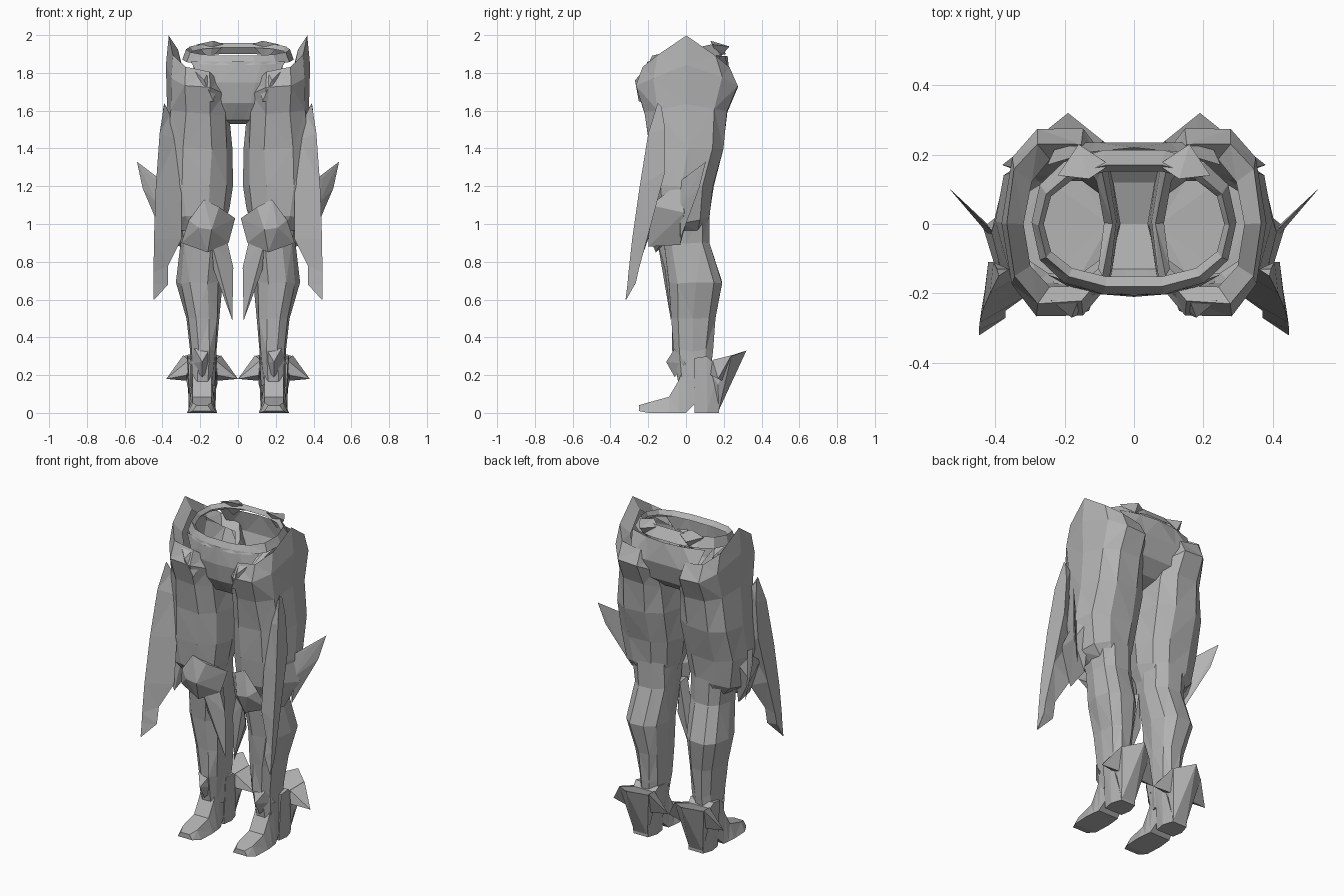
import bpy, bmesh, random
from math import sin, cos, tau, copysign
from mathutils import Vector

random.seed(4)
if "Cube" in bpy.data.objects:
    bpy.data.objects.remove(bpy.data.objects["Cube"])

GREY = (0.45, 0.45, 0.45, 1)
metal = bpy.data.materials.new("plain grey")
metal.use_nodes = True
metal.diffuse_color = GREY
metal.node_tree.nodes["Principled BSDF"].inputs["Base Color"].default_value = GREY


def finish(name, bm, mirror=True):
    """Turn the bmesh into a flat-shaded object, paired across x."""
    bmesh.ops.recalc_face_normals(bm, faces=bm.faces)
    mesh = bpy.data.meshes.new(name)
    bm.to_mesh(mesh)
    bm.free()
    mesh.materials.append(metal)
    ob = bpy.data.objects.new(name, mesh)
    bpy.context.collection.objects.link(ob)
    if mirror:
        mod = ob.modifiers.new("pair", "MIRROR")
        mod.use_mirror_merge = False


def skin(name, rows, caps=(True, True), mirror=True, closed=True):
    """Join rows of points with faces; closed rows make a tube."""
    bm = bmesh.new()
    rows = [[bm.verts.new(p) for p in row] for row in rows]
    n = len(rows[0])
    for a, b in zip(rows, rows[1:]):
        for i in range(n if closed else n - 1):
            j = (i + 1) % n
            bm.faces.new((a[i], a[j], b[j], b[i]))
    for row, wanted in zip((rows[0], rows[-1]), caps):
        if wanted:
            bm.faces.new(row)
    bmesh.ops.triangulate(bm, faces=bm.faces, quad_method='SHORT_EDGE')
    finish(name, bm, mirror)


def oval(cx, cy, z, rx, ry, lift=0, slope=0, n=10, jitter=0.005, square=0.8):
    """Squarish ring; lift raises the outer side to a peak, slope the back."""
    points = []
    for i in range(n):
        c, s = cos(tau * i / n), sin(tau * i / n)
        peak = copysign(1 - abs(s), c)
        p = Vector((cx + rx * copysign(abs(c) ** square, c),
                    cy + ry * copysign(abs(s) ** square, s), z + lift * peak + slope * s))
        points.append(p + Vector([random.uniform(-jitter, jitter) for _ in range(3)]))
    return points


def hull(name, points):
    """Faceted convex plate or spike."""
    bm = bmesh.new()
    verts = [bm.verts.new(p) for p in points]
    out = bmesh.ops.convex_hull(bm, input=verts)
    loose = {v for v in out["geom_interior"] if isinstance(v, bmesh.types.BMVert)}
    bmesh.ops.delete(bm, geom=list(loose), context='VERTS')
    finish(name, bm)


def bar(name, cx, stations):
    """Block along y from (y, bottom half width, top half width, bottom, top)."""
    skin(name, [[(cx - b, y, lo), (cx + b, y, lo), (cx + t, y, hi), (cx - t, y, hi)]
                for y, b, t, lo, hi in stations])


# Waist belt, open above and below
skin("waist_belt", [oval(0, y, z, rx, ry, 0, s, 14, 0) for y, z, rx, ry, s in (
    (0, 1.9, .26, .155, .035), (-.005, 1.925, .275, .178, .035), (.005, 1.87, .295, .212, .03))],
    (False, False), False)

# Pelvis saddle running from front panel through the crotch to the back panel
skin("pelvis_saddle", [[(-w, y - bow, z), (-w / 2, y - bow / 4, z), (0, y, z),
                        (w / 2, y - bow / 4, z), (w, y - bow, z)] for w, y, z, bow in (
    (.25, -.205, 1.86, -.06), (.19, -.21, 1.75, -.03), (.13, -.19, 1.64, -.02),
    (.07, -.13, 1.55, 0), (.04, 0, 1.53, 0), (.06, .12, 1.57, 0), (.13, .2, 1.64, 0),
    (.22, .235, 1.76, 0), (.25, .22, 1.89, .05))], (False, False), False, False)

# Thigh armour with a raised hip peak and folded rim
skin("thigh_armour", [oval(*r) for r in (
    (.2, 0, 1.77, .115, .19, .16), (.215, 0, 1.82, .15, .235, .18),
    (.215, .005, 1.73, .163, .28, .11), (.21, 0, 1.59, .17, .23, .04),
    (.215, .005, 1.4, .187, .2), (.22, -.02, 1.2, .19, .17),
    (.215, -.025, 1.04, .165, .155, -.04), (.2, -.02, .96, .11, .12))], (False, True))

# Lower leg
skin("lower_leg", [oval(*r) for r in (
    (.2, -.005, 1.08, .13, .14), (.19, 0, .9, .115, .125), (.205, .05, .69, .12, .148),
    (.185, .04, .5, .088, .122), (.183, .035, .33, .073, .11), (.19, .04, .14, .065, .085))])

# Foot and heel
bar("foot", .19, ((-.25, .05, .03, .01, .04), (-.2, .075, .05, 0, .055),
                  (-.09, .08, .05, 0, .085), (-.04, .075, .05, 0, .17),
                  (0, .07, .05, .0, .27), (.05, .06, .06, .05, .28)))
bar("heel", .19, ((.045, .06, .075, 0, .29), (.11, .07, .08, 0, .3), (.175, .05, .065, 0, .24)))

# Ankle guard, swept heel spur and its two side wings
hull("ankle_guard", [(.15, -.06, .34), (.23, -.06, .34), (.19, -.105, .27), (.12, 0, .26),
                     (.26, 0, .26), (.19, -.06, .19)])
hull("heel_spur", [(.19, .32, .33)] + [(.19 + side * x, y, z) for side in (-1, 1) for x, y, z in (
    (.1, .24, .3), (.08, .17, .15), (.045, .172, .01), (.06, .1, .26))])
for label, side in (("outer", 1), ("inner", -1)):
    hull(label + "_ankle_wing", [(.19 + side * x, y, z) for x, y, z in (
        (.1, .24, .305), (.19, .17, .18), (.08, .13, .2), (.08, .19, .17), (.07, .14, .28))])

# Knee plates and inner knee spike
hull("knee_cap", [(.18, -.19, 1.13), (.26, -.18, 1.02), (.1, -.17, 1.09), (.14, -.21, .97),
                  (.21, -.21, .98), (.16, -.16, .85), (.3, -.13, .9), (.05, -.1, .9),
                  (.015, -.08, 1.03)])
hull("inner_knee_spike", [(.06, -.1, .92), (.14, -.15, .9), (.13, -.11, .76),
                          (.025, -.09, .77), (.03, -.08, .49), (.1, -.06, .7), (.07, -.04, .9)])
hull("outer_knee_plate", [(.4, -.03, 1.22), (.435, -.01, 1.06), (.38, -.19, 1.1),
                          (.3, -.2, .88), (.34, -.03, .89), (.36, .05, 1.2)])

# Side fin
hull("side_fin", [(.39, -.04, 1.22), (.455, .02, 1.25), (.535, .105, 1.33), (.505, .07, 1.19),
                  (.44, .01, 1.05), (.39, -.03, .92), (.42, -.03, 1.1)])

# Hanging blade: front, rear and inner edges at each height
skin("hanging_blade", [
    [(.39, -.15, 1.64), (.395, -.13, 1.62), (.36, -.13, 1.58)],
    [(.415, -.2, 1.48), (.405, -.11, 1.5), (.33, -.15, 1.45)],
    [(.435, -.245, 1.2), (.42, -.11, 1.28), (.3, -.17, 1.2)],
    [(.445, -.285, .92), (.43, -.19, .98), (.3, -.2, .92)],
    [(.447, -.305, .74), (.44, -.25, .76), (.37, -.25, .78)],
    [(.447, -.31, .68), (.44, -.265, .69), (.37, -.27, .68)],
    [(.447, -.32, .6), (.446, -.316, .6), (.443, -.319, .6)]])

# Front hip trim with its knob, and small rear waist tabs
hull("hip_knob", [(.11, -.2, 1.73), (.13, -.25, 1.65), (.18, -.27, 1.76), (.2, -.22, 1.64),
                  (.16, -.22, 1.8), (.24, -.22, 1.82)])
hull("rear_waist_tab", [(.07, .17, 1.95), (.22, .14, 1.95), (.16, .23, 1.94),
                        (.15, .17, 1.87), (.13, .13, 1.97)])
